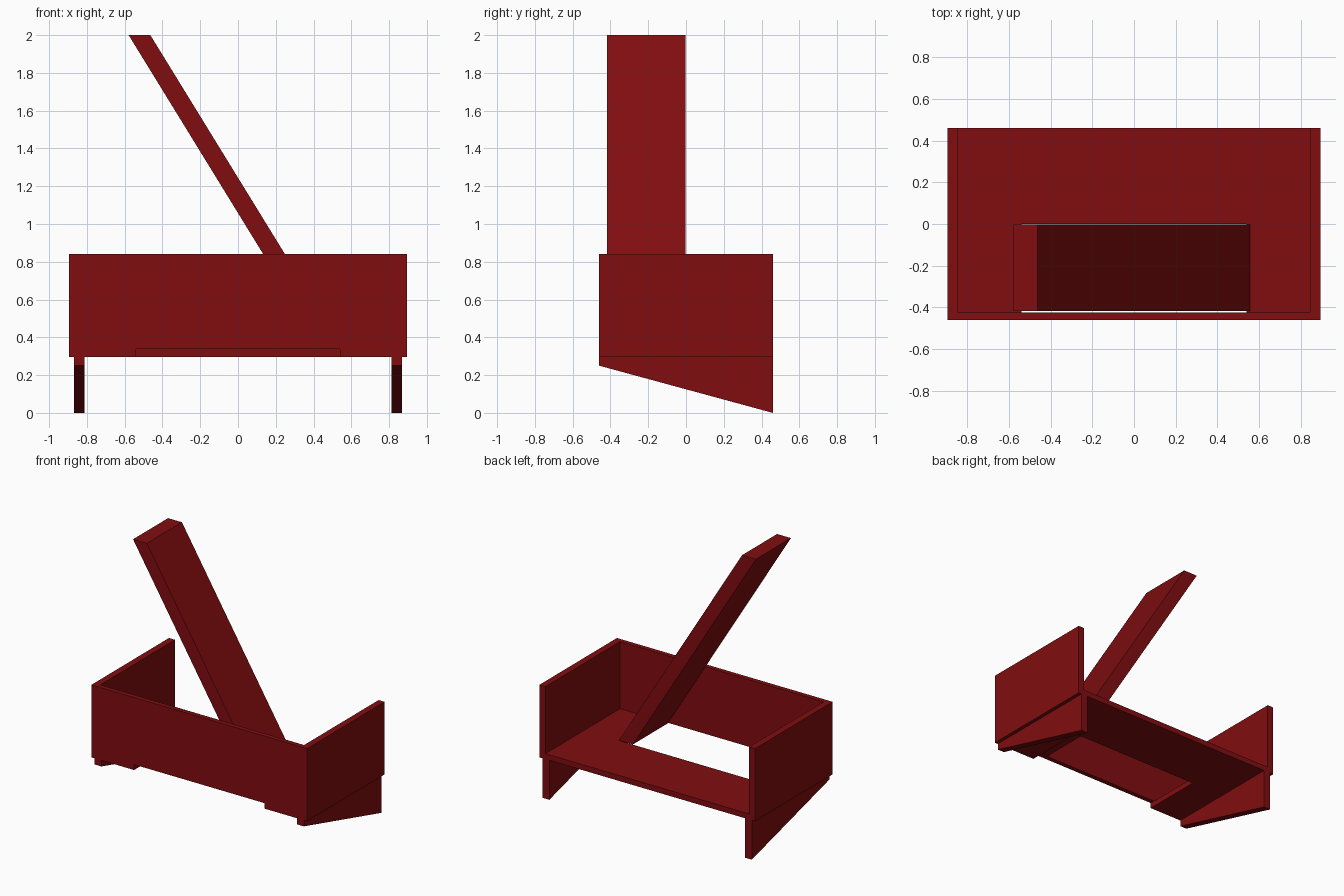
import bpy
import bmesh

cube = bpy.data.objects.get("Cube")
if cube:
    bpy.data.objects.remove(cube, do_unlink=True)

# Single deep red paint
red = bpy.data.materials.new("deep_red")
red.use_nodes = True
RED = (0.22, 0.004, 0.005, 1)
red.diffuse_color = RED
red.node_tree.nodes["Principled BSDF"].inputs["Base Color"].default_value = RED

W, D = 0.895, 0.46            # half width, half depth
FLOOR, DECK, RIM, TOP = 0.296, 0.337, 0.84, 2.0
WALL = 0.05                   # side wall thickness
HOLE = 0.54                   # half width of the floor opening
FRONT_IN = -0.425             # inner face of the front wall


def prism(name, outline, axis, start, end):
    """Extrude a 2D outline along x, y or z from start to end."""
    def place(p, d):
        co = list(p)
        co.insert("xyz".index(axis), d)
        return co
    bm = bmesh.new()
    face = bm.faces.new([bm.verts.new(place(p, start)) for p in outline])
    new = bmesh.ops.extrude_face_region(bm, geom=[face])["geom"]
    shift = place((0, 0), end - start)
    bmesh.ops.translate(bm, vec=shift,
                        verts=[v for v in new if isinstance(v, bmesh.types.BMVert)])
    bmesh.ops.recalc_face_normals(bm, faces=bm.faces)
    mesh = bpy.data.meshes.new(name)
    bm.to_mesh(mesh)
    bm.free()
    mesh.materials.append(red)
    obj = bpy.data.objects.new(name, mesh)
    bpy.context.collection.objects.link(obj)
    return obj


# U-shaped floor, open at the front
prism("floor", [(-W, -D), (-HOLE, -D), (-HOLE, 0), (HOLE, 0),
                (HOLE, -D), (W, -D), (W, D), (-W, D)], "z", FLOOR, DECK)

# Three-sided wall, open at the back
inner = W - WALL
prism("walls", [(-W, -D), (W, -D), (W, D), (inner, D), (inner, FRONT_IN),
                (-inner, FRONT_IN), (-inner, D), (-W, D)], "z", DECK, RIM)

# Wedge-shaped legs, taller at the back
for side, sign in (("left", 1), ("right", -1)):
    prism(side + "_leg", [(-D, FLOOR), (D, FLOOR), (D, 0), (-D, 0.25)],
          "x", sign * 0.812, sign * 0.868)

# Leaning board, cut level at both ends
prism("leaning_board", [(0.443, DECK), (0.558, DECK), (-0.464, TOP), (-0.579, TOP)],
      "y", -0.417, -0.002)
